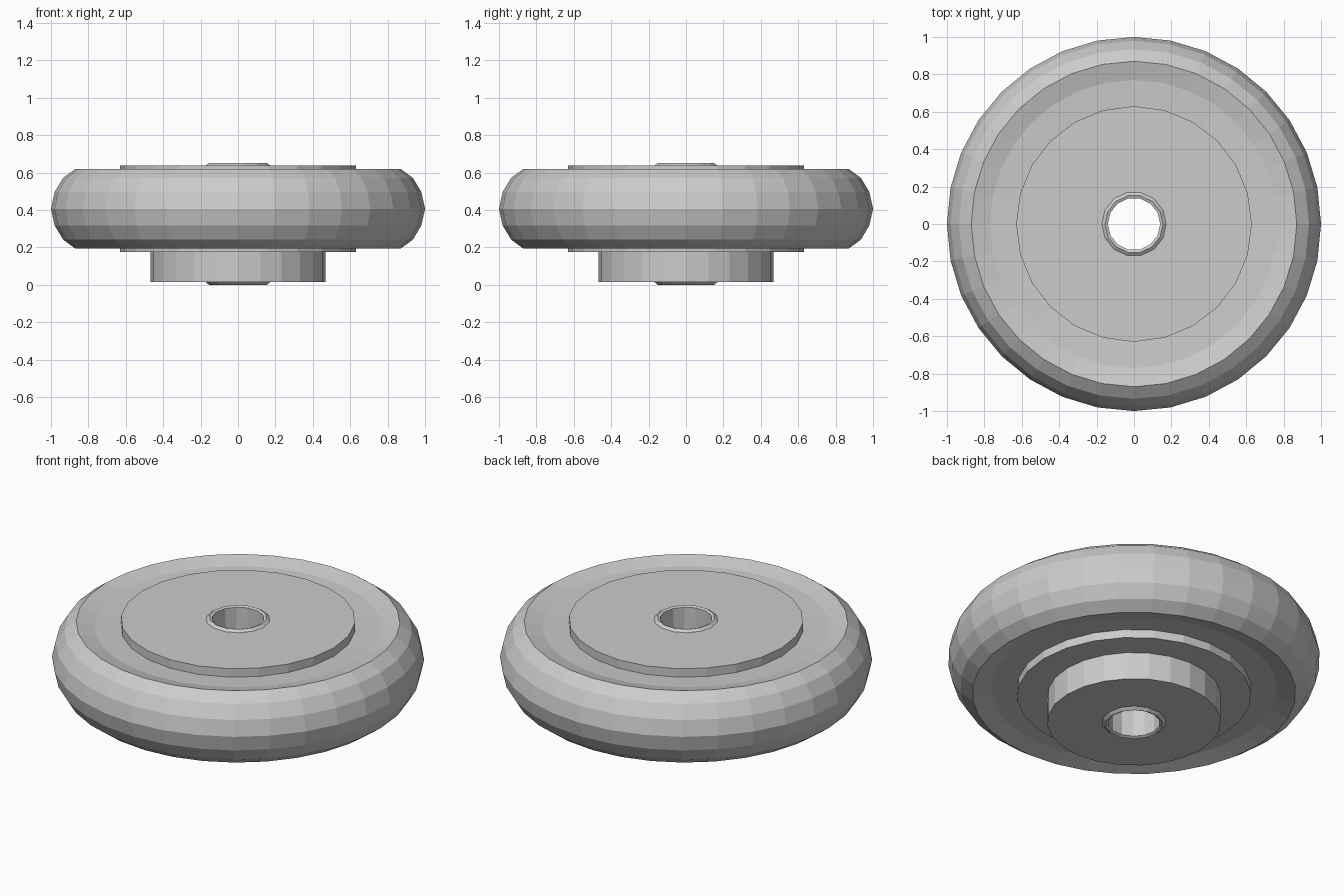
import bpy, bmesh
from math import cos, sin, tau

if "Cube" in bpy.data.objects:
    bpy.data.objects.remove(bpy.data.objects["Cube"])


def lathe(name, profile, sides, turn=0.0):
    """Revolve a closed (radius, z) profile around the z axis."""
    bm = bmesh.new()
    rings = []
    for i in range(sides):
        a = turn + tau * i / sides
        rings.append([bm.verts.new((r * cos(a), r * sin(a), z)) for r, z in profile])
    n = len(profile)
    for i in range(sides):
        p, q = rings[i], rings[(i + 1) % sides]
        for j in range(n):
            k = (j + 1) % n
            bm.faces.new((p[j], q[j], q[k], p[k]))
    bmesh.ops.recalc_face_normals(bm, faces=bm.faces)
    mesh = bpy.data.meshes.new(name)
    bm.to_mesh(mesh)
    bm.free()
    obj = bpy.data.objects.new(name, mesh)
    bpy.context.collection.objects.link(obj)
    return obj


# Rounded tyre with slightly dished side walls, symmetric about its mid-plane
mid = 0.407
half = [(0.61, 0.18), (0.77, 0.187), (0.87, 0.213), (0.935, 0.165),
        (0.98, 0.09)]
tyre = ([(r, mid + h) for r, h in half] + [(1.0, mid)]
        + [(r, mid - h) for r, h in reversed(half)])
lathe("tyre", tyre, 32)

# Hub: wide disc with a stepped boss below and a through bore
hub = [(0.15, 0.638), (0.63, 0.638), (0.63, 0.177), (0.467, 0.177),
       (0.467, 0.015), (0.15, 0.015)]
lathe("hub", hub, 24)

# Axle bushing, standing slightly proud of the hub at both ends
bushing = [(0.14, 0.645), (0.155, 0.651), (0.175, 0.636), (0.175, 0.017),
           (0.155, 0.0), (0.14, 0.008)]
lathe("axle_bushing", bushing, 14)
